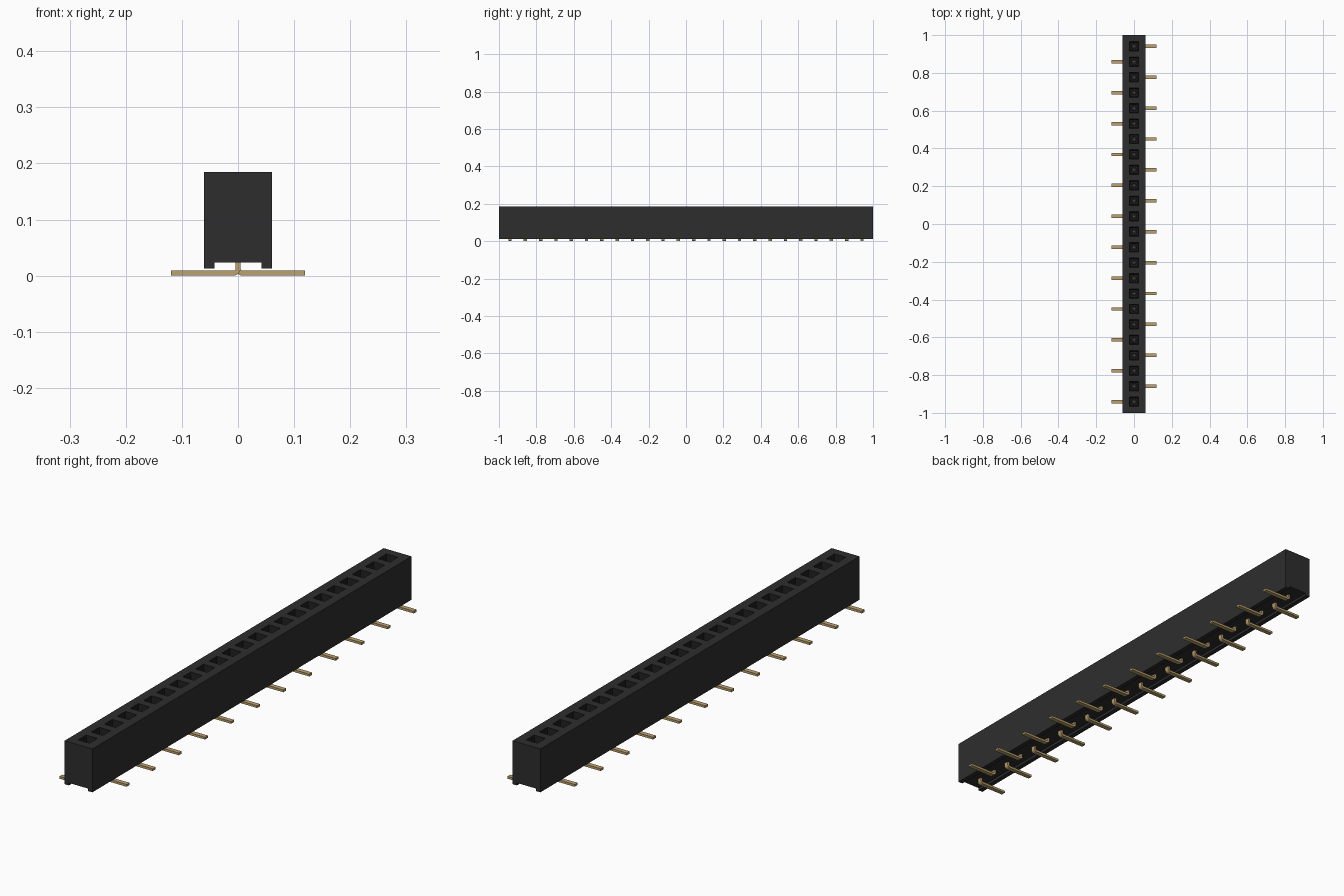
import bpy, bmesh, math
from mathutils import Vector

old = bpy.data.objects.get("Cube")
if old:
    bpy.data.objects.remove(old, do_unlink=True)

COUNT = 24
PITCH = 0.0818
ROWS = [(COUNT - 1) / 2 * PITCH - i * PITCH for i in range(COUNT)]
HOLE = 0.025     # half width of a socket mouth
TOP = 0.185


def material(name, rgb, roughness, metallic=0.0):
    mat = bpy.data.materials.new(name)
    mat.use_nodes = True
    mat.diffuse_color = (*rgb, 1)
    shader = mat.node_tree.nodes["Principled BSDF"]
    shader.inputs["Base Color"].default_value = (*rgb, 1)
    shader.inputs["Roughness"].default_value = roughness
    shader.inputs["Metallic"].default_value = metallic
    return mat


black = material("black plastic", (0.027, 0.027, 0.027), 0.6)
dark = material("socket shadow black", (0.012, 0.012, 0.012), 0.7)
gold = material("gold metal", (0.5, 0.36, 0.15), 0.5)


def finish(bm, name, *mats):
    bmesh.ops.recalc_face_normals(bm, faces=bm.faces)
    mesh = bpy.data.meshes.new(name)
    bm.to_mesh(mesh)
    bm.free()
    for mat in mats:
        mesh.materials.append(mat)
    obj = bpy.data.objects.new(name, mesh)
    bpy.context.collection.objects.link(obj)
    return obj


def prism(bm, profile, y0, y1):
    """Extrude an xz outline along y."""
    face = bm.faces.new([bm.verts.new((x, y0, z)) for x, z in profile])
    out = bmesh.ops.extrude_face_region(bm, geom=[face])
    verts = [v for v in out["geom"] if isinstance(v, bmesh.types.BMVert)]
    bmesh.ops.translate(bm, vec=(0, y1 - y0, 0), verts=verts)


def sink(bm, face, depth, scale):
    """Push a face down with walls, narrowing it by scale."""
    centre = face.calc_center_median()
    new = bmesh.ops.extrude_discrete_faces(bm, faces=[face])["faces"][0]
    for v in new.verts:
        v.co = centre + (v.co - centre) * scale - Vector((0, 0, depth))
    return new


# Housing with a channel along its underside
bm = bmesh.new()
half = [(0.061, TOP), (0.061, 0.013), (0.042, 0.013), (0.042, 0.023)]
prism(bm, half + [(-x, z) for x, z in reversed(half)], -1, 1)
bmesh.ops.recalc_face_normals(bm, faces=bm.faces)


def cut(point, normal):
    geom = bm.verts[:] + bm.edges[:] + bm.faces[:]
    bmesh.ops.bisect_plane(bm, geom=geom, plane_co=point, plane_no=normal)


for side in (-HOLE, HOLE):
    cut((side, 0, 0), (1, 0, 0))
    for y in ROWS:
        cut((0, y + side, 0), (0, 1, 0))

# Sockets: steep mouth, flat ledge, then a narrow shaft
mouths = []
for f in bm.faces:
    c = f.calc_center_median()
    if c.z > TOP - 0.001 and abs(c.x) < 0.005 and min(abs(c.y - y) for y in ROWS) < 0.005:
        mouths.append(f)
for f in mouths:
    before = set(bm.faces) - {f}
    ledge = sink(bm, f, 0.035, 0.8)
    shaft = sink(bm, ledge, 0, 0.55)
    sink(bm, shaft, 0.05, 1)
    for g in set(bm.faces) - before:
        g.material_index = 1
finish(bm, "housing", black, dark)


# Bent solder lead: upright stem, rounded elbow, flat foot
def arc(radius, cx, cz, steps=6):
    angles = [math.pi + math.pi / 2 * i / steps for i in range(steps + 1)]
    return [(cx + radius * math.cos(a), cz + radius * math.sin(a)) for a in angles]


THICK = 0.009
RADIUS = 0.013
cx = RADIUS - THICK / 2
outer = [(-THICK / 2, 0.06)] + arc(RADIUS, cx, RADIUS) + [(0.119, 0)]
inner = [(THICK / 2, 0.06)] + arc(RADIUS - THICK, cx, RADIUS) + [(0.119, THICK)]
lead = outer + inner[::-1]

for i, y in enumerate(ROWS):
    way = 1 if i % 2 == 0 else -1
    bm = bmesh.new()
    prism(bm, [(x * way, z) for x, z in lead], y - 0.009, y + 0.009)
    finish(bm, f"lead_{i + 1}", gold)
    # Contact tip inside the socket shaft
    bm = bmesh.new()
    tip = 0.004
    prism(bm, [(-tip, 0.09), (tip, 0.09), (tip, 0.13), (-tip, 0.13)], y - tip, y + tip)
    finish(bm, f"contact_{i + 1}", gold)
